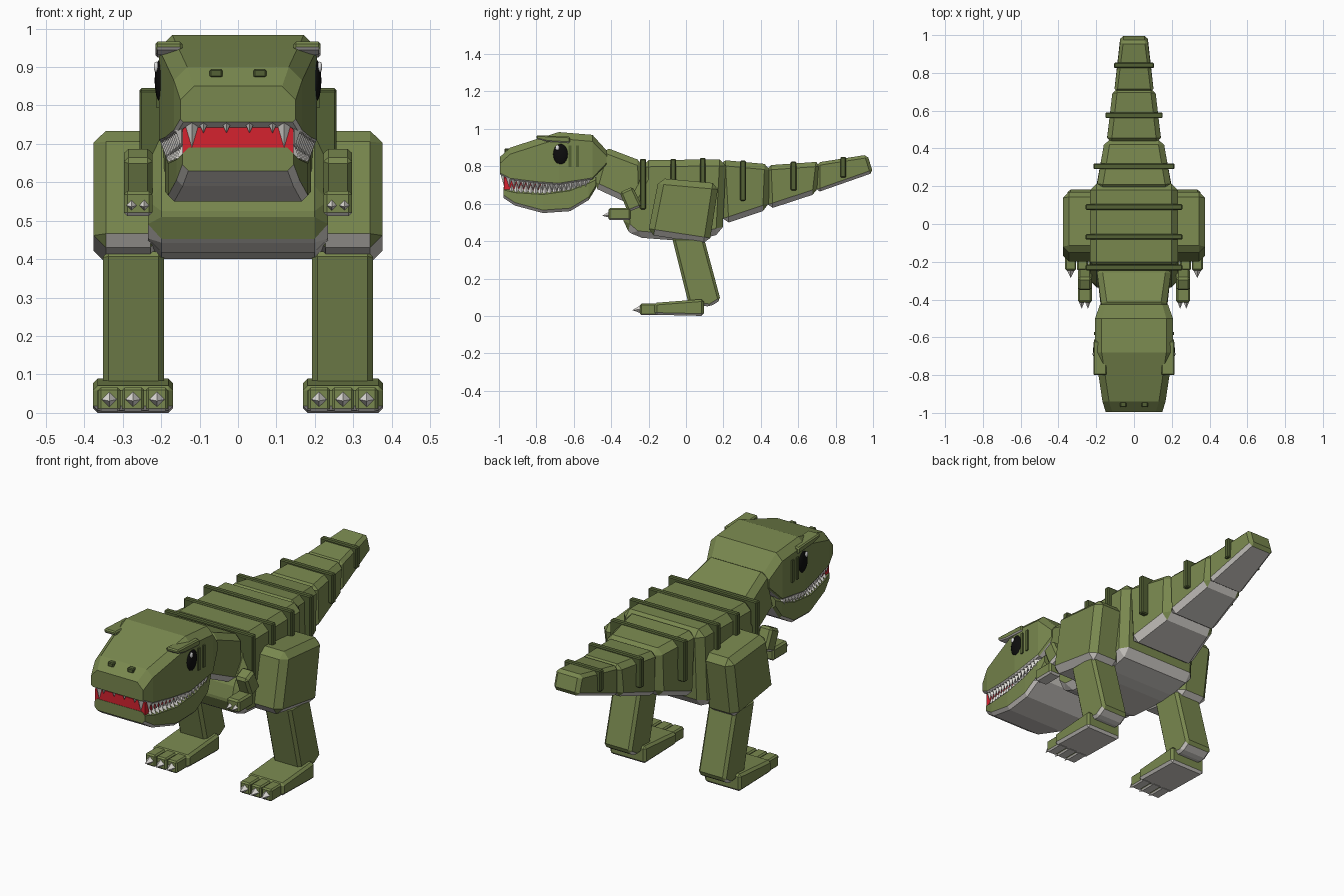
import bpy, bmesh
from mathutils import Matrix, Vector

if "Cube" in bpy.data.objects:
    bpy.data.objects.remove(bpy.data.objects["Cube"])


def material(name, r, g, b):
    m = bpy.data.materials.new(name)
    m.use_nodes = True
    m.diffuse_color = (r, g, b, 1)
    m.node_tree.nodes["Principled BSDF"].inputs["Base Color"].default_value = (r, g, b, 1)
    return m


GREEN = material("olive green", .19, .245, .077)
DARK = material("dark green", .088, .12, .036)
GREY = material("belly grey", .66, .635, .6)
RED = material("mouth red", .66, .016, .028)
IVORY = material("tooth ivory", .77, .75, .71)
BLACK = material("eye black", .004, .004, .004)
WHITE = material("eye white", .85, .85, .85)


def finish(name, bm, mat, belly=False):
    """Make the object; with belly, downward faces become grey."""
    bmesh.ops.recalc_face_normals(bm, faces=bm.faces[:])
    bm.normal_update()
    mesh = bpy.data.meshes.new(name)
    mesh.materials.append(mat)
    if belly:
        mesh.materials.append(GREY)
        for f in bm.faces:
            f.material_index = int(f.normal.z < -.52)
    bm.to_mesh(mesh)
    bm.free()
    ob = bpy.data.objects.new(name, mesh)
    bpy.context.collection.objects.link(ob)
    return ob


def skin(bm, rings):
    """Join rings of vertices with quads and cap both ends."""
    rings = [[bm.verts.new(p) for p in ring] for ring in rings]
    n = len(rings[0])
    for a, b in zip(rings, rings[1:]):
        for i in range(n):
            bm.faces.new((a[i], a[(i + 1) % n], b[(i + 1) % n], b[i]))
    bm.faces.new(rings[0])
    bm.faces.new(rings[-1])


def prism(name, profile, cx, bevel, mat=GREEN, belly=True):
    """Side profile of (y, z, half width) points, chamfered all round."""
    bm = bmesh.new()
    skin(bm, [[(cx + s * w, y, z) for y, z, w in profile] for s in (-1, 1)])
    bmesh.ops.recalc_face_normals(bm, faces=bm.faces[:])
    if bevel:
        bmesh.ops.bevel(bm, geom=bm.edges[:], offset=bevel, offset_type='OFFSET',
                        segments=1, profile=.5, affect='EDGES')
    return finish(name, bm, mat, belly)


def flat(points, w):
    return [(y, z, w) for y, z in points]


def box(name, x, y0, y1, z0, z1, w, bevel=0, mat=GREEN, belly=True):
    return prism(name, flat([(y0, z0), (y1, z0), (y1, z1), (y0, z1)], w), x, bevel, mat, belly)


def loft(name, stations, low, high, mat=GREEN, belly=True):
    """Sections along y from (y, bottom, top, half width), with low and high chamfers."""
    rings = []
    for y, b, t, w in stations:
        lo, hi = min(low, (t - b) * .4), min(high, (t - b) * .4)
        half = [(w - lo, b), (w, b + lo), (w, t - hi), (w - hi, t)]
        rings.append([(x, y, z) for x, z in half] + [(-x, y, z) for x, z in reversed(half)])
    bm = bmesh.new()
    skin(bm, rings)
    return finish(name, bm, mat, belly)


def sample(stations, y):
    for a, b in zip(stations, stations[1:]):
        if a[0] <= y <= b[0]:
            t = (y - a[0]) / (b[0] - a[0])
            return [p + (q - p) * t for p, q in zip(a, b)]


def spike(bm, base, direction, radius):
    d = Vector(direction)
    m = Matrix.Translation(Vector(base) + d / 2) @ d.to_track_quat('Z', 'Y').to_matrix().to_4x4()
    bmesh.ops.create_cone(bm, cap_ends=True, segments=4, radius1=radius, radius2=0,
                          depth=d.length, matrix=m)


def ball(name, loc, size, mat):
    bm = bmesh.new()
    bmesh.ops.create_uvsphere(bm, u_segments=16, v_segments=10, radius=1,
                              matrix=Matrix.Translation(loc) @ Matrix.Diagonal((*size, 1)))
    for f in bm.faces:
        f.smooth = True
    return finish(name, bm, mat)


# Head, jaw and mouth
upper = [(-.995, .757, .85, .15), (-.94, .728, .9, .167), (-.8, .71, .945, .188),
         (-.68, .702, .983, .206), (-.5, .73, .968, .206), (-.425, .81, .885, .18)]
lower = [(-.975, .63, .69, .145), (-.915, .59, .675, .16), (-.765, .55, .665, .182),
         (-.62, .56, .685, .19), (-.52, .62, .725, .19), (-.48, .685, .745, .18)]
loft("head", upper, .008, .035)
loft("lower_jaw", lower, .016, .016)
loft("mouth_lining", [(-.972, .66, .742, .144), (-.9, .64, .75, .144), (-.52, .69, .77, .15)],
     .005, .005, RED, False)

# Teeth
bm = bmesh.new()
for s in (-1, 1):
    for i in range(17):
        y = -.945 + i * .0255
        _, b, _, w = sample(upper, y)
        spike(bm, (s * (w - .018), y, b + .012), (0, 0, -.052), .018)
        _, _, t, w = sample(lower, y + .013)
        spike(bm, (s * (w - .016), y + .013, t - .012), (0, 0, .048), .018)
    spike(bm, (s * .12, -.972, .765), (0, 0, -.075), .022)
    for x in (.03, .09):
        spike(bm, (s * x, -.978, .76), (0, 0, -.032), .015)
finish("teeth", bm, IVORY)

# Neck and body
prism("neck", [(-.44, .905, .17), (-.23, .825, .2), (-.22, .56, .2), (-.5, .69, .17)], 0, .03)
prism("body", flat([(-.235, .832), (-.235, .74), (-.335, .56), (-.335, .475), (-.27, .42),
                    (.02, .398), (.195, .44), (.215, .838)], .234), 0, .035)

# Tail
prism("tail_base", [(.18, .835, .2), (.45, .81, .155), (.44, .57, .155), (.2, .49, .2)], 0, .03)
prism("tail_middle", [(.43, .805, .145), (.72, .825, .112), (.7, .655, .112), (.44, .57, .145)], 0, .025)
prism("tail_tip", [(.7, .82, .105), (.97, .862, .072), (1, .765, .072), (.7, .66, .105)], 0, .016)

# Raised stripes over the back and tail
stripes = [(-.23, .57, .84, .256), (-.068, .6, .84, .256), (.09, .6, .845, .256),
           (.305, .615, .83, .215), (.575, .67, .825, .152), (.84, .74, .85, .105)]
for i, (y, z0, z1, w) in enumerate(stripes):
    box(f"back_stripe_{i + 1}", 0, y - .015, y + .015, z0, z1, w, .005, DARK, False)

for side, s in (("left", 1), ("right", -1)):
    # Face details
    ball(f"{side}_eye", (s * .2, -.67, .865), (.017, .041, .058), BLACK)
    ball(f"{side}_eye_glint", (s * .213, -.688, .9), (.006, .011, .014), WHITE)
    prism(f"{side}_brow", flat([(-.8, .966), (-.62, .958), (-.62, .925), (-.74, .932), (-.8, .946)], .035),
          s * .18, .006)
    for i, y in enumerate((-.62, -.58)):
        box(f"{side}_cheek_bar_{i + 1}", s * .2, y - .008, y + .008, .795, .91, .013, 0, DARK, False)
    box(f"{side}_nostril", s * .057, -.97, -.938, .872, .895, .017, .004, DARK, False)

    # Leg
    prism(f"{side}_thigh", flat([(-.145, .737), (.175, .708), (.125, .385), (-.205, .435)], .09),
          s * .286, .032)
    prism(f"{side}_shin", flat([(-.075, .42), (.095, .42), (.185, .085), (.13, .05), (.015, .06)], .079),
          s * .272, .014)
    prism(f"{side}_foot", flat([(-.168, .07), (.095, .09), (.095, 0), (-.168, .006)], .104),
          s * .273, .012)
    claws = bmesh.new()
    for i, x in enumerate((.211, .273, .335)):
        box(f"{side}_toe_{i + 1}", s * x, -.245, -.14, .004, .066, .029, .007)
        spike(claws, (s * x, -.245, .035), (0, -.042, -.004), .02)

    # Arm
    prism(f"{side}_upper_arm", flat([(-.355, .66), (-.285, .692), (-.235, .585), (-.31, .555)], .037),
          s * .26, .012)
    box(f"{side}_forearm", s * .26, -.415, -.295, .512, .577, .037, .009)
    for x in (.244, .277):
        spike(claws, (s * x, -.413, .54), (0, -.036, -.004), .014)
    finish(f"{side}_claws", claws, IVORY)
